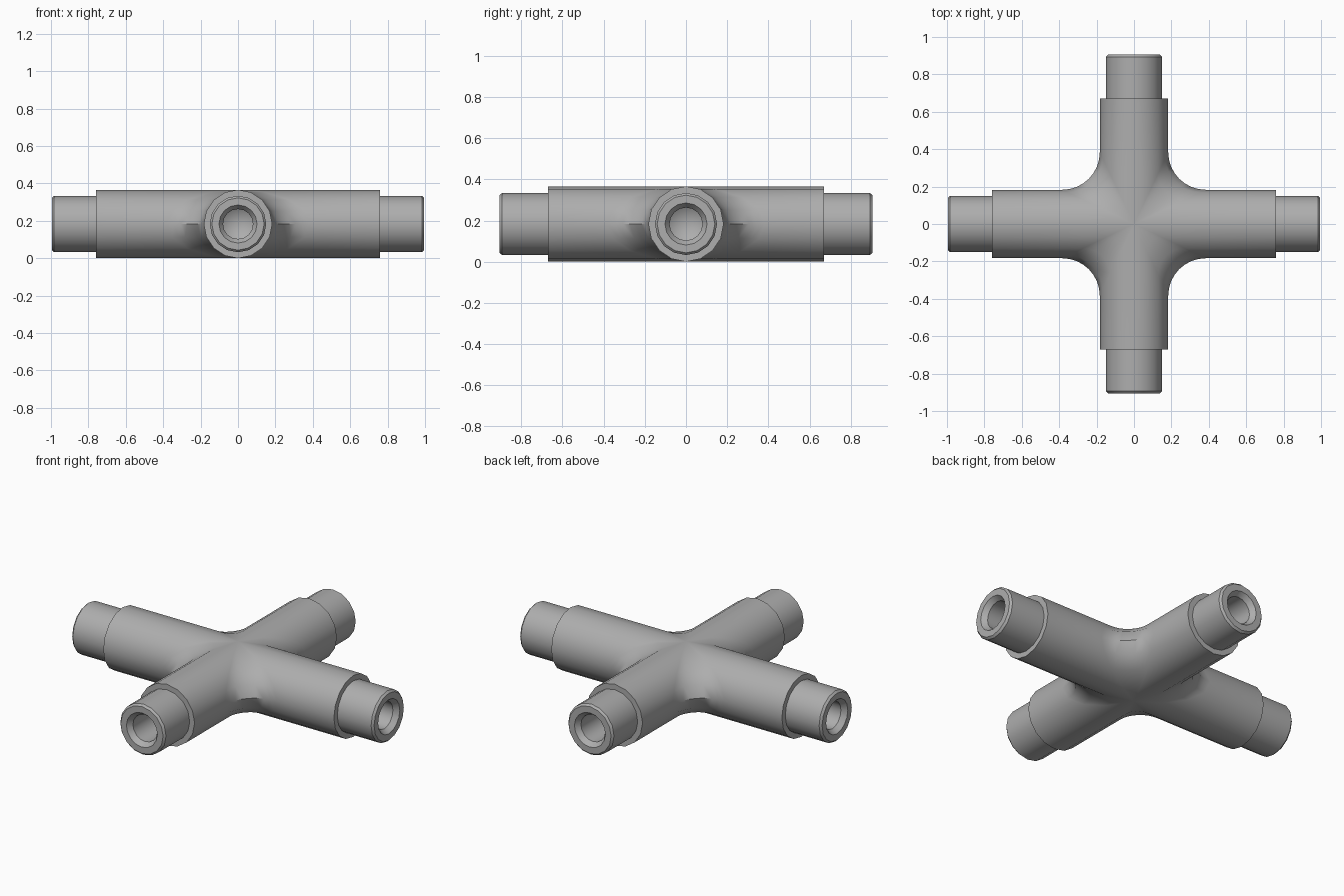
import bpy, bmesh
from math import sin, cos, pi, radians
from mathutils import Matrix, Vector

cube = bpy.data.objects.get("Cube")
if cube:
    bpy.data.objects.remove(cube)

SIDES = 16           # sides of every pipe
R = 0.183            # body radius, also the height of the axis
FILLET = 0.2         # rounding in the corners of the cross
ARC = 8              # steps in each corner
END_X, END_Y = 0.76, 0.67
PLUG = 0.235         # length of each plug past the body

grey = bpy.data.materials.new("plain grey")
grey.use_nodes = True
colour = (0.42, 0.42, 0.42, 1)
grey.diffuse_color = colour
grey.node_tree.nodes["Principled BSDF"].inputs["Base Color"].default_value = colour


def finish(bm, name):
    bmesh.ops.remove_doubles(bm, verts=bm.verts, dist=0.0005)
    bmesh.ops.recalc_face_normals(bm, faces=bm.faces)
    mesh = bpy.data.meshes.new(name)
    bm.to_mesh(mesh)
    bm.free()
    mesh.materials.append(grey)
    ob = bpy.data.objects.new(name, mesh)
    bpy.context.collection.objects.link(ob)
    bpy.ops.object.select_all(action='DESELECT')
    ob.select_set(True)
    bpy.context.view_layer.objects.active = ob
    bpy.ops.object.shade_smooth_by_angle(angle=radians(35))
    return ob


def skin(bm, rows):
    for a, b in zip(rows, rows[1:]):
        for i in range(len(a) - 1):
            corners = []
            for v in (a[i], a[i + 1], b[i + 1], b[i]):
                if all((v.co - c.co).length > 0.0005 for c in corners):
                    corners.append(v)
            if len(corners) > 2:
                bm.faces.new(corners)


# Cross body: each quadrant sweeps a half circle round a filleted corner,
# the corner shrinking to the crossing point at the top and bottom
bm = bmesh.new()
for sx in (1, -1):
    for sy in (1, -1):
        rows = []
        for i in range(SIDES // 2 + 1):
            t = -pi / 2 + 2 * pi * i / SIDES
            k, z = cos(t), R + R * sin(t)
            plan = [(END_X, R * k)]
            for j in range(ARC + 1):
                a = pi / 2 * j / ARC
                plan.append((k * (R + FILLET * (1 - sin(a))),
                             k * (R + FILLET * (1 - cos(a)))))
            plan.append((R * k, END_Y))
            rows.append([bm.verts.new((sx * x, sy * y, z)) for x, y in plan])
        skin(bm, rows)
finish(bm, "cross_body")

# Plugs: shoulder, chamfered tube, countersunk blind bore with a conical tip
profile = [(R, 0), (0.151, 0), (0.151, PLUG - 0.012), (0.14, PLUG), (0.102, PLUG),
           (0.08, PLUG - 0.03), (0.08, PLUG - 0.3), (0, PLUG - 0.35)]
for name, angle, start in (("left_plug", 0, END_X), ("back_plug", 90, END_Y),
                           ("right_plug", 180, END_X), ("front_plug", 270, END_Y)):
    bm = bmesh.new()
    rows = []
    for i in range(SIDES + 1):
        t = 2 * pi * i / SIDES
        rows.append([bm.verts.new((start + d, r * cos(t), r * sin(t))) for r, d in profile])
    skin(bm, rows)
    bm.transform(Matrix.Translation(Vector((0, 0, R))) @ Matrix.Rotation(radians(angle), 4, 'Z'))
    finish(bm, name)
